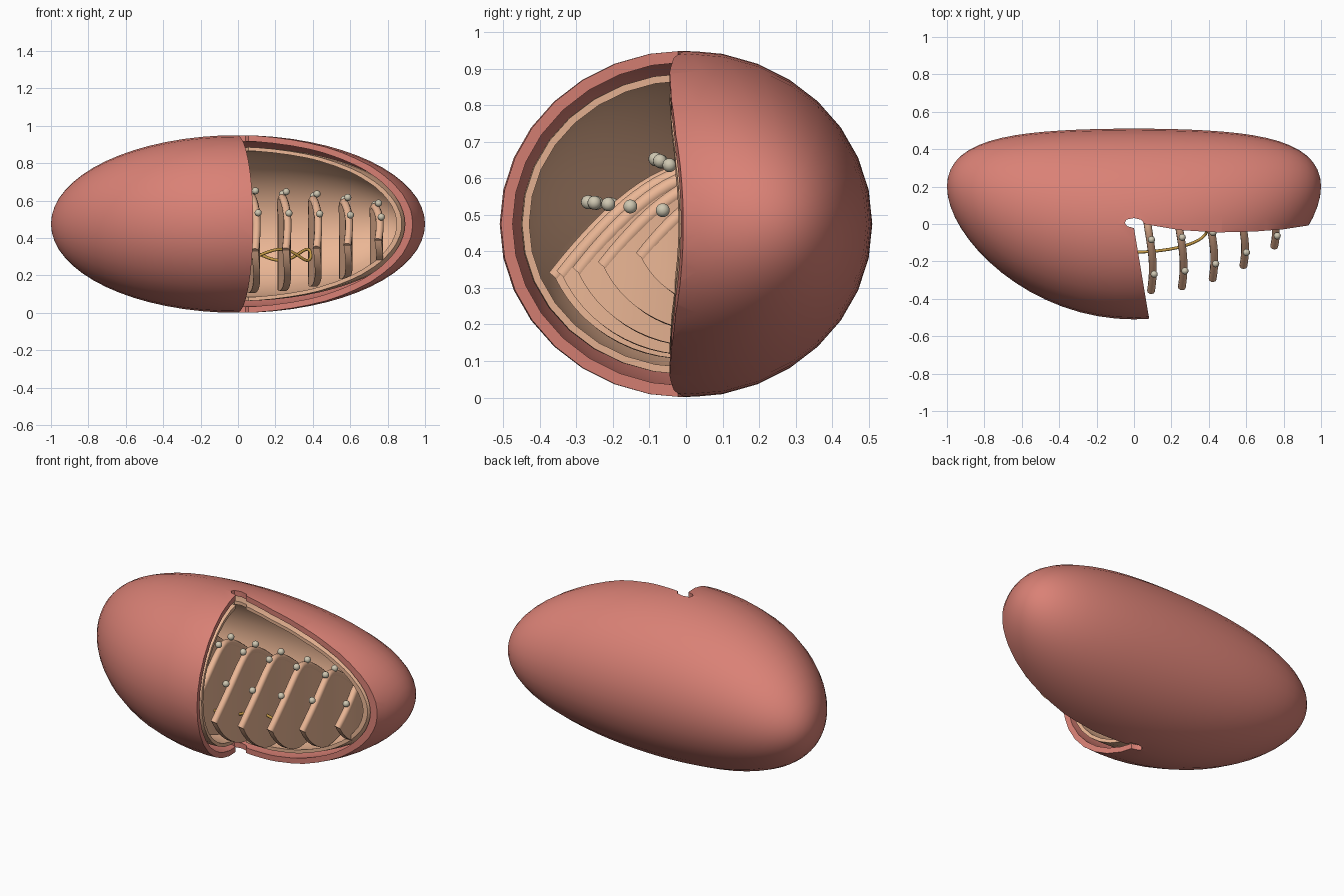
import bpy, bmesh, math
from mathutils import Matrix, Vector

if "Cube" in bpy.data.objects:
    bpy.data.objects.remove(bpy.data.objects["Cube"])

ZC = 0.475


def material(name, rgb):
    m = bpy.data.materials.new(name)
    m.diffuse_color = (*rgb, 1)
    m.use_nodes = True
    m.node_tree.nodes["Principled BSDF"].inputs["Base Color"].default_value = m.diffuse_color
    return m


RED = material("outer_red", (0.70, 0.22, 0.18))
PEACH = material("inner_peach", (0.83, 0.47, 0.30))
CREAM = material("bead_cream", (0.62, 0.57, 0.44))
GOLD = material("strand_gold", (0.55, 0.32, 0.06))


def bend(x):
    return 0.2 * x * x


def add_object(name, bm, mat=None):
    bmesh.ops.recalc_face_normals(bm, faces=bm.faces)
    me = bpy.data.meshes.new(name)
    bm.to_mesh(me)
    bm.free()
    ob = bpy.data.objects.new(name, me)
    bpy.context.collection.objects.link(ob)
    if mat:
        me.materials.append(mat)
    return ob


def apply_and_smooth(ob, angle=40):
    bpy.ops.object.select_all(action='DESELECT')
    ob.select_set(True)
    bpy.context.view_layer.objects.active = ob
    for mod in list(ob.modifiers):
        bpy.ops.object.modifier_apply(modifier=mod.name)
    bpy.ops.object.shade_smooth_by_angle(angle=math.radians(angle))


def prism(points, offset):
    """Closed solid between an outline and its shifted copy."""
    bm = bmesh.new()
    face = bm.faces.new([bm.verts.new(p) for p in points])
    ext = bmesh.ops.extrude_face_region(bm, geom=[face], use_keep_orig=True)
    moved = [g for g in ext["geom"] if isinstance(g, bmesh.types.BMVert)]
    bmesh.ops.translate(bm, verts=moved, vec=offset)
    return bm


# Cutaway outline seen from above: open front right quarter with a small notch
outline = [(0.085, -0.7), (0.08, -0.5), (0.0, -0.022), (-0.035, -0.012),
           (-0.05, 0.005), (-0.04, 0.024), (0, 0.032), (0.04, 0.022),
           (0.055, 0.0), (0.1, -0.008), (0.25, -0.033), (0.45, -0.045),
           (0.65, -0.04), (0.8, -0.028), (0.93, -0.008), (1.2, 0.0), (1.2, -0.7)]
cutter = add_object("cutaway_cutter",
                    prism([(x, y, -0.3) for x, y in outline], (0, 0, 1.6)))


# Two bent ellipsoid membranes, hollow, cut open
def membrane(name, radii, thickness, mat):
    bm = bmesh.new()
    bmesh.ops.create_uvsphere(bm, u_segments=32, v_segments=32, radius=1,
                              matrix=Matrix.Rotation(math.pi / 2, 4, 'Y'))
    for v in bm.verts:
        x = v.co.x * radii[0]
        v.co = (x, v.co.y * radii[1] + bend(x), v.co.z * radii[2] + ZC)
    ob = add_object(name, bm, mat)
    sol = ob.modifiers.new("wall", 'SOLIDIFY')
    sol.thickness = thickness
    sol.offset = -1
    cut = ob.modifiers.new("cut", 'BOOLEAN')
    cut.operation = 'DIFFERENCE'
    cut.solver = 'EXACT'
    cut.object = cutter
    apply_and_smooth(ob)
    return ob


membrane("outer_membrane", (1.0, 0.51, 0.475), 0.032, RED)
membrane("inner_membrane", (0.945, 0.452, 0.412), 0.02, PEACH)
bpy.data.objects.remove(cutter)


def tube(name, points, radius, mat, cyclic=False):
    cu = bpy.data.curves.new(name, 'CURVE')
    cu.dimensions = '3D'
    cu.bevel_depth = radius
    cu.bevel_resolution = 3
    cu.use_fill_caps = True
    sp = cu.splines.new('POLY')
    sp.points.add(len(points) - 1)
    for p, co in zip(sp.points, points):
        p.co = (*co, 1)
    sp.use_cyclic_u = cyclic
    cu.materials.append(mat)
    ob = bpy.data.objects.new(name, cu)
    bpy.context.collection.objects.link(ob)
    return ob


# Folds: domed ridge above, bowl shape below, gently wavy along x
N = 24
ridge = []
for i in range(N + 1):
    u = -1 + 2 * i / N
    ridge.append((0.36 * u, 0.145 - 0.29 * abs(u) ** 1.6))
bowl = []
a0 = math.asin(0.145 / 0.385)
for i in range(N + 1):
    a = -a0 - (math.pi - 2 * a0) * i / N
    bowl.append((0.39 * math.cos(a), 0.37 * math.sin(a)))
bead_spots = [(-0.27, 0.06), (-0.085, 0.178), (0.06, 0.165)]

for k in range(10):
    cx = -0.755 + 0.1645 * k
    s = math.sqrt(1 - (cx / 0.93) ** 2)

    def place(p, dx=0.0):
        wave = 0.018 * math.sin(-9 * p[0] - 0.6)
        return Vector((cx + 0.015 + dx + wave, bend(cx) + p[0] * s, ZC + p[1] * s))

    # plate as strips between the bowl and the ridge
    bm = bmesh.new()
    lower = bowl[::-1]
    rows = []
    for lo, hi in zip(lower, ridge):
        rows.append([bm.verts.new(place((lo[0] + (hi[0] - lo[0]) * t,
                                         lo[1] + (hi[1] - lo[1]) * t)))
                     for t in (0, 0.33, 0.67, 1)])
    for r0, r1 in zip(rows, rows[1:]):
        for j in range(3):
            bm.faces.new((r0[j], r1[j], r1[j + 1], r0[j + 1]))
    plate = add_object(f"fold_plate_{k}", bm, PEACH)
    sol = plate.modifiers.new("thickness", 'SOLIDIFY')
    sol.thickness = 0.036
    sol.offset = 0
    apply_and_smooth(plate)
    # rounded rim along the top of the fold
    tube(f"fold_rim_{k}", [place(p) for p in ridge], 0.021, PEACH)
    # beads over the ridge
    for j, spot in enumerate(bead_spots):
        bm = bmesh.new()
        bmesh.ops.create_uvsphere(bm, u_segments=16, v_segments=10, radius=0.019,
                                  matrix=Matrix.Translation(place(spot, 0.008)))
        apply_and_smooth(add_object(f"bead_{k}_{j}", bm, CREAM), 80)

# Looping gold strand in the middle
strand = []
for i in range(120):
    t = 2 * math.pi * i / 120
    strand.append((0.39 * math.cos(t), -0.03 + 0.12 * math.sin(t),
                   0.31 + 0.03 * math.sin(5 * t)))
tube("looped_strand", strand, 0.008, GOLD, True)
